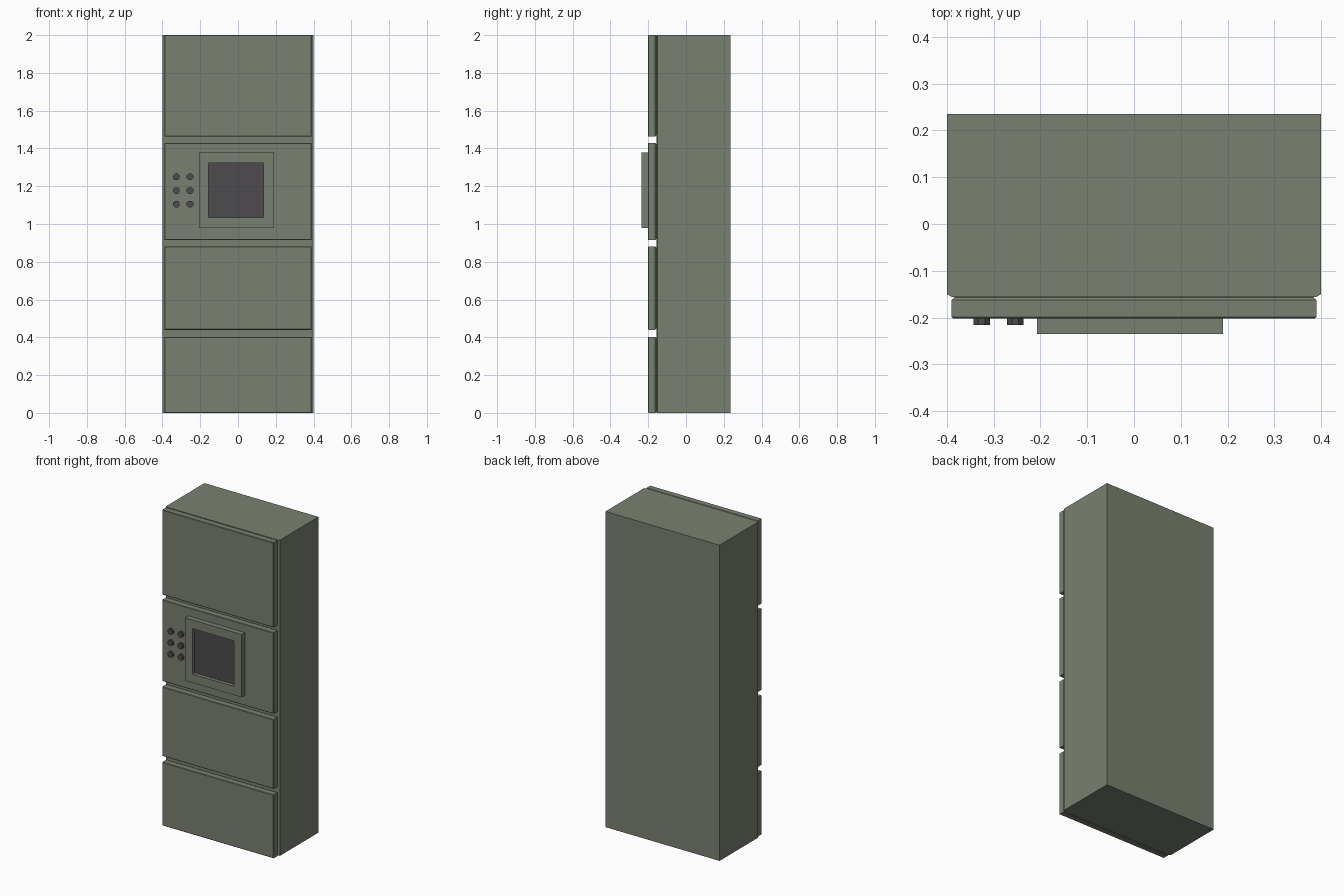
import bpy, bmesh, math

if "Cube" in bpy.data.objects:
    bpy.data.objects.remove(bpy.data.objects["Cube"])


def material(name, rgb):
    m = bpy.data.materials.new(name)
    m.diffuse_color = (*rgb, 1)
    m.use_nodes = True
    m.node_tree.nodes["Principled BSDF"].inputs["Base Color"].default_value = m.diffuse_color
    return m


OLIVE = material("olive_paint", (0.19, 0.216, 0.16))
DARK = material("dark_plastic", (0.075, 0.07, 0.075))


def loft(name, rings, mat):
    """Join rectangles (x0, x1, z0, z1, y) into a closed solid."""
    bm = bmesh.new()
    loops = [[bm.verts.new(p) for p in ((a, y, c), (b, y, c), (b, y, d), (a, y, d))]
             for a, b, c, d, y in rings]
    for lo, hi in zip(loops, loops[1:]):
        for i in range(4):
            j = (i + 1) % 4
            bm.faces.new((lo[i], lo[j], hi[j], hi[i]))
    bm.faces.new(loops[0])
    bm.faces.new(loops[-1])
    bmesh.ops.recalc_face_normals(bm, faces=bm.faces)
    me = bpy.data.meshes.new(name)
    bm.to_mesh(me)
    bm.free()
    me.materials.append(mat)
    ob = bpy.data.objects.new(name, me)
    bpy.context.collection.objects.link(ob)
    return ob


def rect(x0, x1, z0, z1, y, inset=0):
    return (x0 + inset, x1 - inset, z0 + inset, z1 - inset, y)


# Cabinet body, front edge chamfered at the sides
loft("cabinet_body", [rect(-0.4, 0.4, 0, 2, 0.235), rect(-0.4, 0.4, 0, 2, -0.15),
                      (-0.39, 0.39, 0, 2, -0.156)], OLIVE)

# Front panels, with a shadow groove behind and a softened front edge
for name, z0, z1 in (("lower_drawer", 0.0, 0.402), ("middle_drawer", 0.44, 0.88),
                     ("control_panel", 0.915, 1.43), ("upper_door", 1.462, 2.0)):
    loft(name, [rect(-0.39, 0.39, z0, z1, y, i) for y, i in
                ((-0.154, 0.006), (-0.157, 0.006), (-0.163, 0), (-0.199, 0), (-0.202, 0.003))],
         OLIVE)

# Screen frame with a recess, and the dark screen at its bottom
outer, hole = (-0.207, 0.19, 0.98, 1.378), (-0.155, 0.135, 1.035, 1.323)
frame = loft("screen_frame", [rect(*outer, -0.2), rect(*outer, -0.235),
                              rect(*hole, -0.235), rect(*hole, -0.21)], OLIVE)
loft("screen", [rect(*hole, -0.205), rect(*hole, -0.212)], DARK)

# Octagonal knobs in two columns
for col, x in enumerate((-0.326, -0.254)):
    for row, z in enumerate((1.105, 1.177, 1.25)):
        bpy.ops.mesh.primitive_cylinder_add(vertices=8, radius=0.019, depth=0.016,
                                            location=(x, -0.208, z),
                                            rotation=(math.pi / 2, math.pi / 8, 0))
        knob = bpy.context.object
        knob.name = f"knob_{col + 1}_{row + 1}"
        knob.data.materials.append(DARK)
